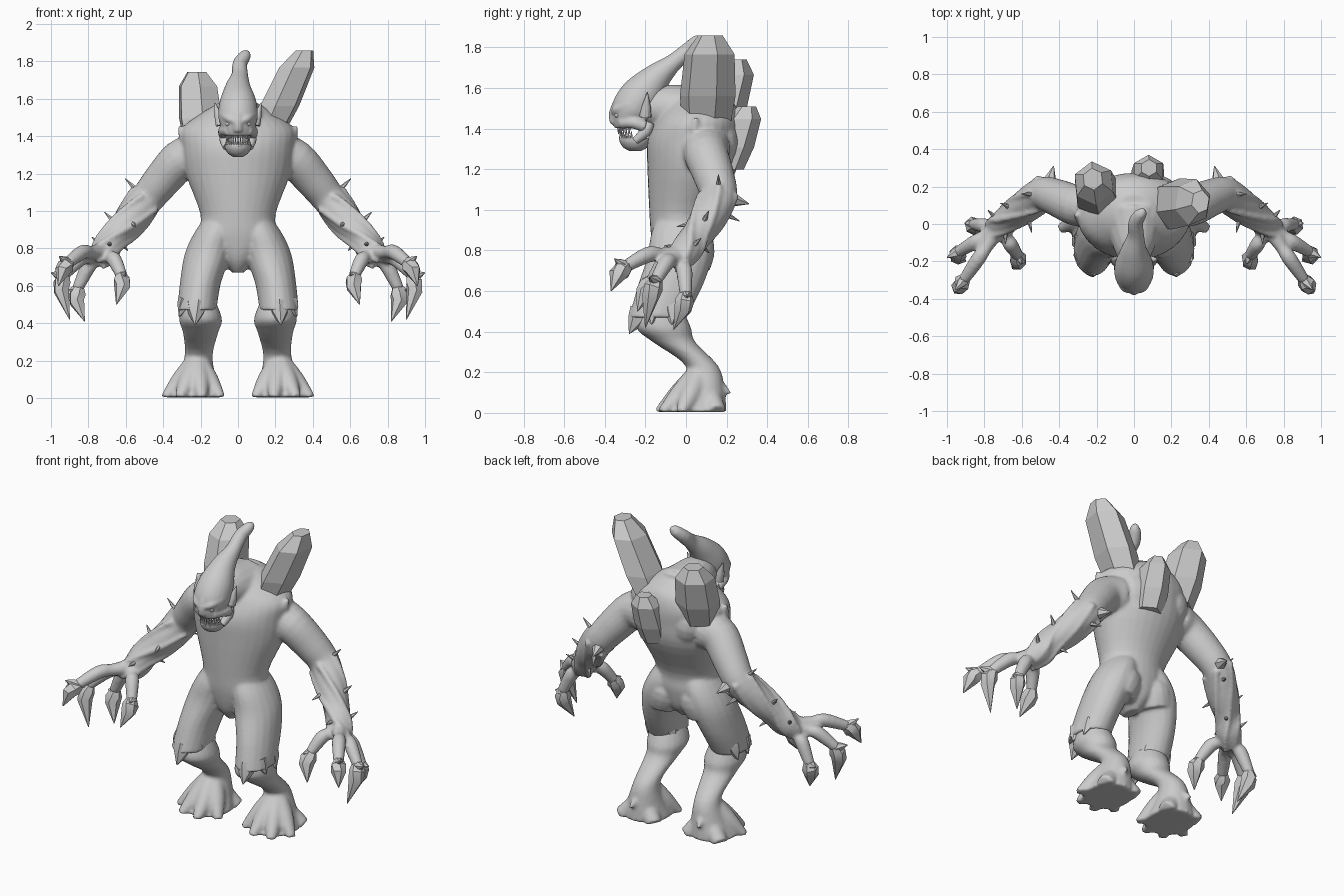
import bpy, bmesh, math
from mathutils import Vector

if "Cube" in bpy.data.objects:
    bpy.data.objects.remove(bpy.data.objects["Cube"])

GREY = (0.6, 0.6, 0.6, 1)
skin = bpy.data.materials.new("grey_skin")
skin.use_nodes = True
skin.diffuse_color = GREY
skin.node_tree.nodes["Principled BSDF"].inputs["Base Color"].default_value = GREY

LEFT_AND_RIGHT = (1, -1)


def spline(rows, steps):
    """Catmull-Rom interpolation through rows of equal length."""
    if steps < 2:
        return rows
    points = [rows[0], *rows, rows[-1]]
    smooth_rows = []
    for before, start, end, after in zip(points, points[1:], points[2:], points[3:]):
        for step in range(steps):
            t = step / steps
            smooth_rows.append([
                q + 0.5 * t * (r - p + t * (2*p - 5*q + 4*r - s + t * (3*(q - r) + s - p)))
                for p, q, r, s in zip(before, start, end, after)])
    return smooth_rows + [rows[-1]]


def loft(bm, rows, mirror=1, sides=20, steps=4, flat=True, turn=0.0):
    """Skin elliptical rings (x, y, z, width, depth); flat rings stay horizontal."""
    rows = spline([[mirror * row[0], *row[1:]] for row in rows], steps)
    centres = [Vector(row[:3]) for row in rows]
    rings = []
    for i, (centre, row) in enumerate(zip(centres, rows)):
        across, along = Vector((1, 0, 0)), Vector((0, 1, 0))
        if not flat:
            tangent = (centres[min(i + 1, len(rows) - 1)] - centres[max(i - 1, 0)]).normalized()
            along = Vector((.3, .9, .3))
            along = (along - tangent * along.dot(tangent)).normalized()
            across = along.cross(tangent)
        ring = []
        for k in range(sides):
            angle = math.tau * (k + turn) / sides
            ring.append(bm.verts.new(centre + across * row[3] * math.cos(angle)
                                     + along * row[4] * math.sin(angle)))
        rings.append(ring)
    faces = [bm.faces.new(rings[0]), bm.faces.new(rings[-1])]
    for lower, upper in zip(rings, rings[1:]):
        for k in range(sides):
            faces.append(bm.faces.new((lower[k - 1], lower[k], upper[k], upper[k - 1])))
    bmesh.ops.recalc_face_normals(bm, faces=faces)


def tube(bm, rows, mirror=1, sides=16, steps=4):
    """Round tube through rows (x, y, z, radius)."""
    loft(bm, [[*row, row[3]] for row in rows], mirror, sides, steps, flat=False)


def spike(bm, base, tip, radius, mirror=1, sides=6):
    """Slightly swollen thorn."""
    base, tip = Vector(base), Vector(tip)
    middle = base.lerp(tip, .4)
    tube(bm, [(*base, radius), (*middle, radius * .75), (*tip, .002)], mirror, sides, 1)


def crystal(bm, root, tip, width, depth, turn):
    """Faceted shard, swollen below a narrow cut tip."""
    root, tip = Vector(root), Vector(tip)
    profile = ((0, .85), (.35, 1), (.8, .9), (1, .45))
    loft(bm, [(*root.lerp(tip, t), width * k, depth * k) for t, k in profile],
         sides=6, steps=1, turn=turn)


def around_arm(row, angle, reach):
    """Point on the arm's surface at an angle round its axis."""
    x, y, z, radius = row
    reach *= radius
    lift = reach * .7 * math.cos(angle)
    return Vector((x + lift, y + reach * math.sin(angle), z + lift))


def finish(name, bm, voxel=0, angle=35):
    mesh = bpy.data.meshes.new(name)
    bm.to_mesh(mesh)
    bm.free()
    mesh.materials.append(skin)
    part = bpy.data.objects.new(name, mesh)
    bpy.context.collection.objects.link(part)
    bpy.ops.object.select_all(action='DESELECT')
    part.select_set(True)
    bpy.context.view_layer.objects.active = part
    if voxel:
        blend = part.modifiers.new("blend", 'REMESH')
        blend.mode, blend.voxel_size, blend.use_smooth_shade = 'VOXEL', voxel, True
        soften = part.modifiers.new("soften", 'SMOOTH')
        soften.factor, soften.iterations = 0.5, 3
        bpy.ops.object.shade_smooth()
    elif angle:
        bpy.ops.object.shade_smooth_by_angle(angle=math.radians(angle))


# Body: torso, neck, thighs, arms and fingers blended together
body = bmesh.new()
loft(body, [(0, -.03, .67, .03, .06), (0, -.02, .74, .1, .12), (0, -.02, .86, .21, .15),
            (0, -.02, .98, .2, .16), (0, .03, 1.2, .28, .22), (0, .04, 1.34, .3, .23),
            (0, .06, 1.44, .3, .21), (0, .07, 1.52, .2, .17), (0, .06, 1.58, .1, .1)], sides=32)
tube(body, [(0, .04, 1.45, .17), (0, -.1, 1.5, .12), (0, -.2, 1.5, .08)])

arm = [(.22, .1, 1.3, .12), (.31, .1, 1.27, .11), (.41, .14, 1.16, .1), (.49, .16, 1.06, .09),
       (.58, .1, .95, .085), (.66, .04, .86, .07), (.71, 0, .79, .07), (.76, -.04, .74, .05)]
forearm = spline([list(row) for row in arm[3:]], 4)

# Each finger: its last joint and the tip of its claw
knuckle = Vector((.72, -.02, .78))
fingers = [((.91, -.3, .72), (.96, -.37, .6)), ((.94, -.15, .65), (.9, -.2, .42)),
           ((.86, 0, .58), (.82, -.06, .41)), ((.62, -.17, .65), (.65, -.24, .5))]
for side in LEFT_AND_RIGHT:
    tube(body, arm, side, 20)
    for joint, claw_tip in fingers:
        bend = knuckle.lerp(Vector(joint), .6) + Vector((0, 0, .035))
        tube(body, [(*knuckle, .05), (*knuckle.lerp(bend, .6), .035), (*bend, .04), (*joint, .03)], side)
    # hip and thigh, buttock, shoulder blade, shoulder point
    loft(body, [(.08, -.02, 1, .07, .1), (.12, -.02, .89, .11, .15), (.16, -.03, .77, .125, .16),
                (.2, -.08, .62, .11, .16), (.22, -.14, .47, .105, .14)], side)
    tube(body, [(.11, 0, .9, .06), (.11, .03, .82, .11), (.14, .02, .72, .1)], side)
    tube(body, [(.1, .14, 1.2, .07), (.13, .15, 1.33, .11), (.15, .13, 1.45, .08)], side)
    spike(body, (.27, .04, 1.39), (.32, .05, 1.46), .05, side)
    # sinews twisting round the forearm
    for strand in range(5):
        tube(body, [(*around_arm(row, strand * math.tau / 5 + i * .13, 1), .018)
                    for i, row in enumerate(forearm)], side, 8, 1)
finish("body", body, .0105)

# Lower legs with webbed, flat-soled feet
legs = bmesh.new()
for side in LEFT_AND_RIGHT:
    loft(legs, [(.21, -.12, .52, .09, .1), (.2, -.11, .42, .115, .135), (.2, -.06, .35, .095, .105),
                (.21, .08, .23, .075, .08), (.22, .08, .12, .1, .11), (.23, .04, 0, .145, .16),
                (.23, .04, -.04, .15, .16)], side)
    ankle = Vector((.22, .07, .2))
    for toe in range(4):
        angle = math.radians(215 + 42 * toe)
        tip = Vector((.23 + .17 * math.cos(angle), .03 + .17 * math.sin(angle), 0))
        arch = ankle.lerp(tip, .5) - Vector((0, 0, .01))
        tube(legs, [(*ankle, .055), (*arch, .055), (*tip, .025)], side)
    for heel_x in (.12, .34):
        tube(legs, [(.22, .1, .12, .06), (heel_x, .15, 0, .05)], side)
    spike(legs, (.22, .15, .14), (.24, .23, .09), .035, side)
bmesh.ops.bisect_plane(legs, geom=legs.verts[:] + legs.edges[:] + legs.faces[:],
                       plane_co=(0, 0, .004), plane_no=(0, 0, 1), clear_inner=True)
bmesh.ops.holes_fill(legs, edges=[edge for edge in legs.edges if edge.is_boundary])
finish("lower_legs", legs, .011)

# Jagged cuffs at the knees
cuffs = bmesh.new()
for side in LEFT_AND_RIGHT:
    spike(cuffs, (.22, -.22, .5), (.23, -.28, .39), .06, side)
    for dx in (-.05, .05):
        for y in (-.17, -.07):
            spike(cuffs, (.22 + dx, y, .52), (.22 + dx * 1.9, y, .435), .055, side)
finish("knee_cuffs", cuffs)

# Head: curved horn flowing into the skull, with nose, brows and cheeks
head = bmesh.new()
tube(head, [(.04, .08, 1.85, .01), (.04, .06, 1.835, .03), (.01, .01, 1.785, .04),
            (.01, -.06, 1.727, .044), (0, -.14, 1.657, .07), (0, -.21, 1.575, .1),
            (0, -.26, 1.5, .105), (0, -.275, 1.45, .09), (0, -.275, 1.405, .076)], sides=24)
tube(head, [(0, -.345, 1.52, .02), (0, -.355, 1.47, .026), (0, -.345, 1.43, .03)])
for side in LEFT_AND_RIGHT:
    tube(head, [(.01, -.36, 1.475, .012), (.05, -.34, 1.495, .022), (.09, -.28, 1.52, .015)], side)
    tube(head, [(.045, -.32, 1.43, .03), (.075, -.26, 1.43, .03), (.075, -.2, 1.41, .03)], side)
finish("head", head, .008)

# Lower jaw: a rounded bowl hinged below the skull
jaw = bmesh.new()
bowl = [math.radians(angle) for angle in (20, 45, 70, 90)]
loft(jaw, [(0, -.25, 1.355 - .07 * math.cos(a), .073 * math.sin(a), .08 * math.sin(a)) for a in bowl])
for side in LEFT_AND_RIGHT:
    tube(jaw, [(.064, -.25, 1.34, .018), (.072, -.2, 1.385, .028), (.07, -.18, 1.43, .025)], side)
finish("lower_jaw", jaw)

# Teeth along both jaws
teeth = bmesh.new()
for k in range(13):
    angle = math.pi * (k / 12 * .8 + .1)
    x, y = .064 * math.cos(angle), -.255 - .078 * math.sin(angle)
    spike(teeth, (x, y, 1.42), (x, y, 1.375), .008)
    spike(teeth, (x, y + .01, 1.345), (x, y + .01, 1.385), .008)
finish("teeth", teeth)

# Eyes and pointed ears
eyes, ears = bmesh.new(), bmesh.new()
for side in LEFT_AND_RIGHT:
    ball = bmesh.ops.create_uvsphere(eyes, u_segments=12, v_segments=8, radius=.016)["verts"]
    bmesh.ops.translate(eyes, vec=(side * .052, -.336, 1.468), verts=ball)
    spike(ears, (.09, -.2, 1.46), (.125, -.19, 1.58), .03, side, sides=10)
finish("eyes", eyes)
finish("ears", ears)

# Faceted crystals growing from the back
shards = bmesh.new()
crystal(shards, (.15, .1, 1.4), (.355, .12, 1.858), .11, .14, turn=.3)
crystal(shards, (-.19, .13, 1.36), (-.22, .24, 1.742), .125, .13, turn=.6)
crystal(shards, (.07, .2, 1.2), (.08, .3, 1.51), .1, .1, turn=.5)
finish("back_crystals", shards, angle=0)

# Barbed claws on every finger
claws = bmesh.new()
for side in LEFT_AND_RIGHT:
    for joint, claw_tip in fingers:
        base, tip = Vector(joint), Vector(claw_tip)
        outward = (base - knuckle).normalized()
        middle = base.lerp(tip, .3) + outward * .02
        tube(claws, [(*(base - outward * .015), .03), (*base.lerp(middle, .4), .048),
                     (*middle, .044), (*tip, .002)], side, 6, 1)
        spike(claws, base, base + outward * .065 + Vector((.01, 0, .05)), .032, side)
finish("claws", claws)

# Thorns on the elbows and spiralling down the forearms
thorns = bmesh.new()
for side in LEFT_AND_RIGHT:
    spike(thorns, (.46, .19, 1.06), (.43, .31, 1.03), .045, side)
    for i, row in enumerate(forearm[:14:2]):
        angle = i * 2.2
        spike(thorns, around_arm(row, angle, .9), around_arm(row, angle, 1.8), .014, side)
finish("arm_thorns", thorns)
